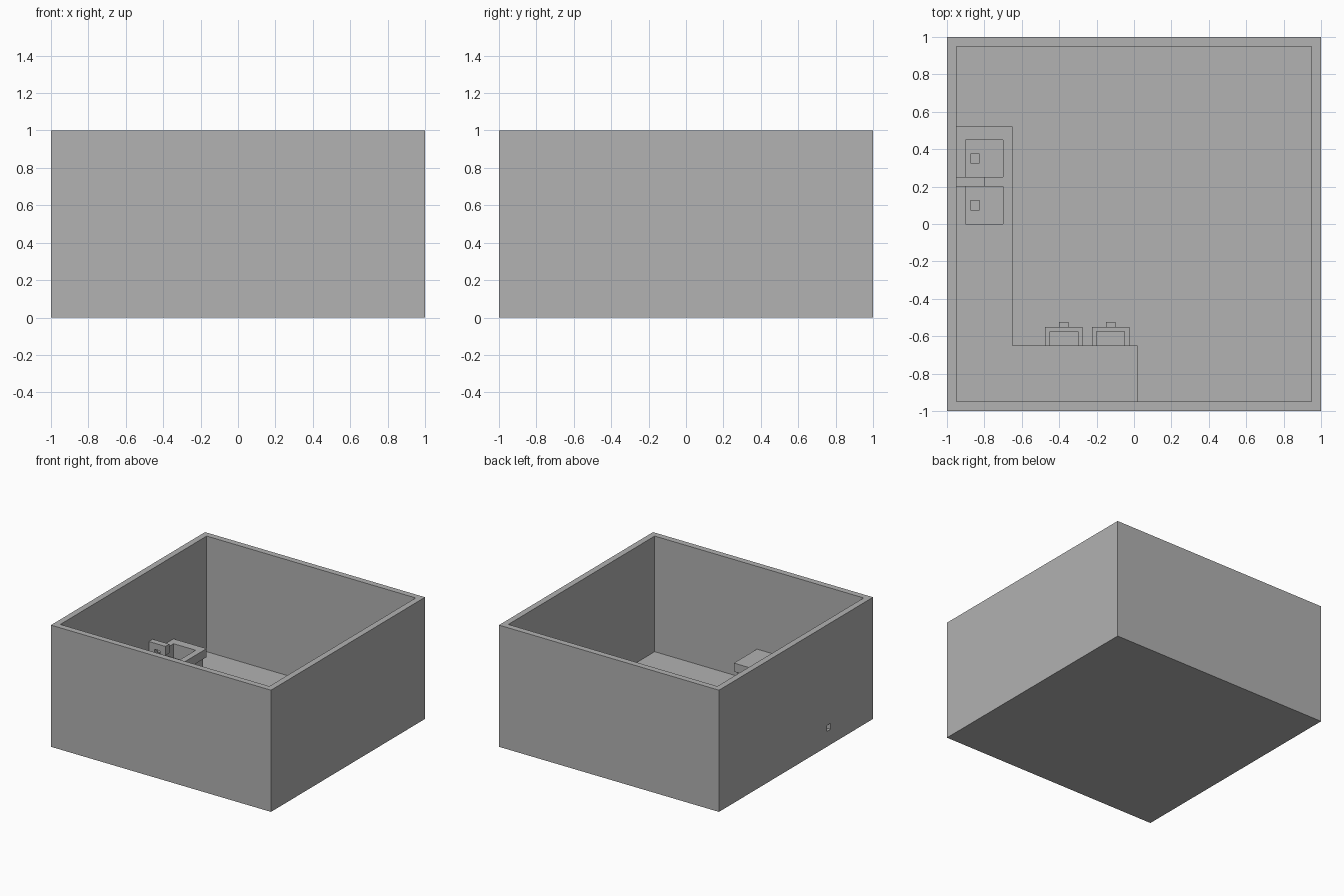
import bpy, bmesh

if "Cube" in bpy.data.objects:
    bpy.data.objects.remove(bpy.data.objects["Cube"], do_unlink=True)

GREY = (0.445, 0.445, 0.445, 1)
grey = bpy.data.materials.new("plain_grey")
grey.use_nodes = True
grey.diffuse_color = GREY
grey.node_tree.nodes["Principled BSDF"].inputs["Base Color"].default_value = GREY


def prism(name, outline, z0, z1):
    """Extrude a flat outline from z0 to z1."""
    bm = bmesh.new()
    base = bm.faces.new([bm.verts.new((x, y, z0)) for x, y in outline])
    top = bmesh.ops.extrude_face_region(bm, geom=[base])["geom"]
    for v in top:
        if isinstance(v, bmesh.types.BMVert):
            v.co.z = z1
    bmesh.ops.recalc_face_normals(bm, faces=bm.faces)
    mesh = bpy.data.meshes.new(name)
    bm.to_mesh(mesh)
    bm.free()
    mesh.materials.append(grey)
    obj = bpy.data.objects.new(name, mesh)
    bpy.context.collection.objects.link(obj)
    return obj


def box(name, x, y, z):
    return prism(name, [(x[0], y[0]), (x[1], y[0]), (x[1], y[1]), (x[0], y[1])], *z)


def cut(obj, x, y, z):
    """Carve a box-shaped hollow out of an object."""
    cutter = box("cutter", x, y, z)
    cutter.hide_render = True
    mod = obj.modifiers.new("hollow", "BOOLEAN")
    mod.operation, mod.solver, mod.object = "DIFFERENCE", "EXACT", cutter
    bpy.context.view_layer.objects.active = obj
    bpy.ops.object.modifier_apply(modifier=mod.name)
    bpy.data.objects.remove(cutter, do_unlink=True)


def corner_outline(inset):
    """L-shaped plan along the right and front walls."""
    end_x, end_y, face = 0.02 - inset, 0.52 - inset, -0.65 - inset
    return [(-0.95, -0.95), (end_x, -0.95), (end_x, face),
            (face, face), (face, end_y), (-0.95, end_y)]


FLOOR, UNDER, TOP = 0.05, 0.25, 0.32

# Open-topped room with a small outlet through the right wall
room = box("room_shell", (-1, 1), (-1, 1), (0, 1))
cut(room, (-0.95, 0.95), (-0.95, 0.95), (FLOOR, 1.1))
cut(room, (-1.1, -0.949), (-0.45, -0.4), (0.125, 0.175))

# Corner cabinet and overhanging worktop
cabinet = prism("cabinet", corner_outline(0.02), FLOOR, UNDER)
worktop = prism("worktop", corner_outline(0), UNDER, TOP)

# Two sink basins with square drains
for y in (0.0, 0.25):
    cut(worktop, (-0.9, -0.7), (y, y + 0.2), (0.2, 0.4))
    cut(cabinet, (-0.9, -0.7), (y, y + 0.2), (0.2, 0.3))
    cut(cabinet, (-0.875, -0.825), (y + 0.075, y + 0.125), (0.15, 0.21))

# Tap between the basins: post, arm and spout in one bent profile
tap = box("tap", (-0.95, -0.8), (0.2, 0.25), (TOP, 0.42))
cut(tap, (-0.9, -0.85), (0.1, 0.3), (0.3, 0.37))
cut(tap, (-0.86, -0.7), (0.1, 0.3), (0.3, 0.345))

# Two open drawers with pulls
for i, x in enumerate((-0.475, -0.225), 1):
    cut(cabinet, (x - 0.003, x + 0.203), (-0.85, -0.6), (0.097, 0.203))
    drawer = box(f"drawer_{i}", (x, x + 0.2), (-0.8, -0.55), (0.1, 0.2))
    cut(drawer, (x + 0.025, x + 0.175), (-0.775, -0.575), (0.125, 0.3))
    box(f"drawer_pull_{i}", (x + 0.075, x + 0.125), (-0.55, -0.525), (0.125, 0.175))
